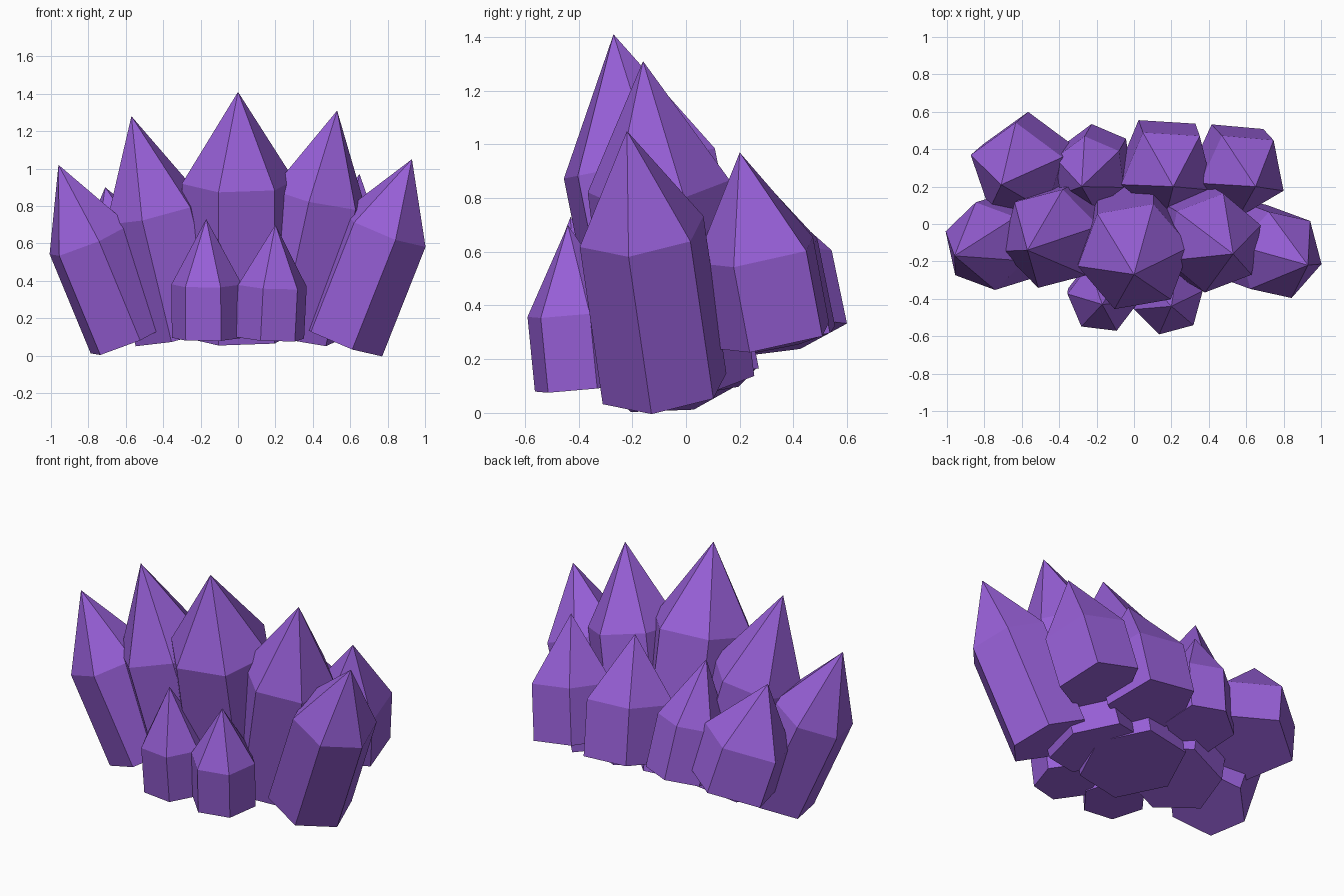
import bpy, bmesh
from math import cos, sin, radians
from mathutils import Vector

if "Cube" in bpy.data.objects:
    bpy.data.objects.remove(bpy.data.objects["Cube"])

mat = bpy.data.materials.new("amethyst")
mat.diffuse_color = (0.31, 0.115, 0.68, 1)
mat.use_nodes = True
mat.node_tree.nodes["Principled BSDF"].inputs["Base Color"].default_value = mat.diffuse_color


def crystal(name, base, apex, shoulder, radius, turn, sides=6):
    """Prism along base->apex, pointed above the shoulder fraction."""
    base, apex = Vector(base), Vector(apex)
    axis = apex - base
    tilt = Vector((0, 0, 1)).rotation_difference(axis.normalized())
    angles = [radians(turn + 360 / sides * i) for i in range(sides)]
    spokes = [tilt @ Vector((radius * cos(a), radius * sin(a), 0)) for a in angles]
    bm = bmesh.new()
    low = [bm.verts.new(base + s) for s in spokes]
    high = [bm.verts.new(base + axis * shoulder + s) for s in spokes]
    tip = bm.verts.new(apex)
    bm.faces.new(low[::-1])
    for i in range(sides):
        j = (i + 1) % sides
        bm.faces.new((low[i], low[j], high[j], high[i]))
        bm.faces.new((high[i], high[j], tip))
    mesh = bpy.data.meshes.new(name)
    bm.to_mesh(mesh)
    bm.free()
    mesh.materials.append(mat)
    bpy.context.collection.objects.link(bpy.data.objects.new(name, mesh))


# Tall fan of crystals, left to right
crystal("fan_crystal_far_left", (-.575, -.05, .09), (-.96, -.17, 1.02), .57, .24, 42)
crystal("fan_crystal_left", (-.29, .0, .12), (-.57, -.14, 1.28), .56, .275, 15)
crystal("fan_crystal_centre", (0, -.01, .11), (0, -.27, 1.41), .63, .305, 10)
crystal("fan_crystal_right", (.27, -.01, .115), (.53, -.16, 1.31), .61, .27, 20)
crystal("fan_crystal_far_right", (.55, -.08, .09), (.93, -.22, 1.05), .61, .245, 47)

# Short crystals in front
crystal("front_crystal_left", (-.165, -.37, .095), (-.17, -.43, .73), .45, .19, 53)
crystal("front_crystal_right", (.17, -.38, .095), (.20, -.44, .70), .46, .19, 15)

# Back row, raised off the ground, mostly five-sided
crystal("back_crystal_far_left", (-.56, .34, .28), (-.71, .21, .90), .44, .265, 18, 5)
crystal("back_crystal_left", (-.20, .34, .26), (-.28, .20, .935), .47, .20, 37)
crystal("back_crystal_right", (.16, .34, .27), (.21, .20, .96), .47, .26, 50, 5)
crystal("back_crystal_far_right", (.53, .33, .28), (.65, .20, .97), .46, .24, 48, 5)
